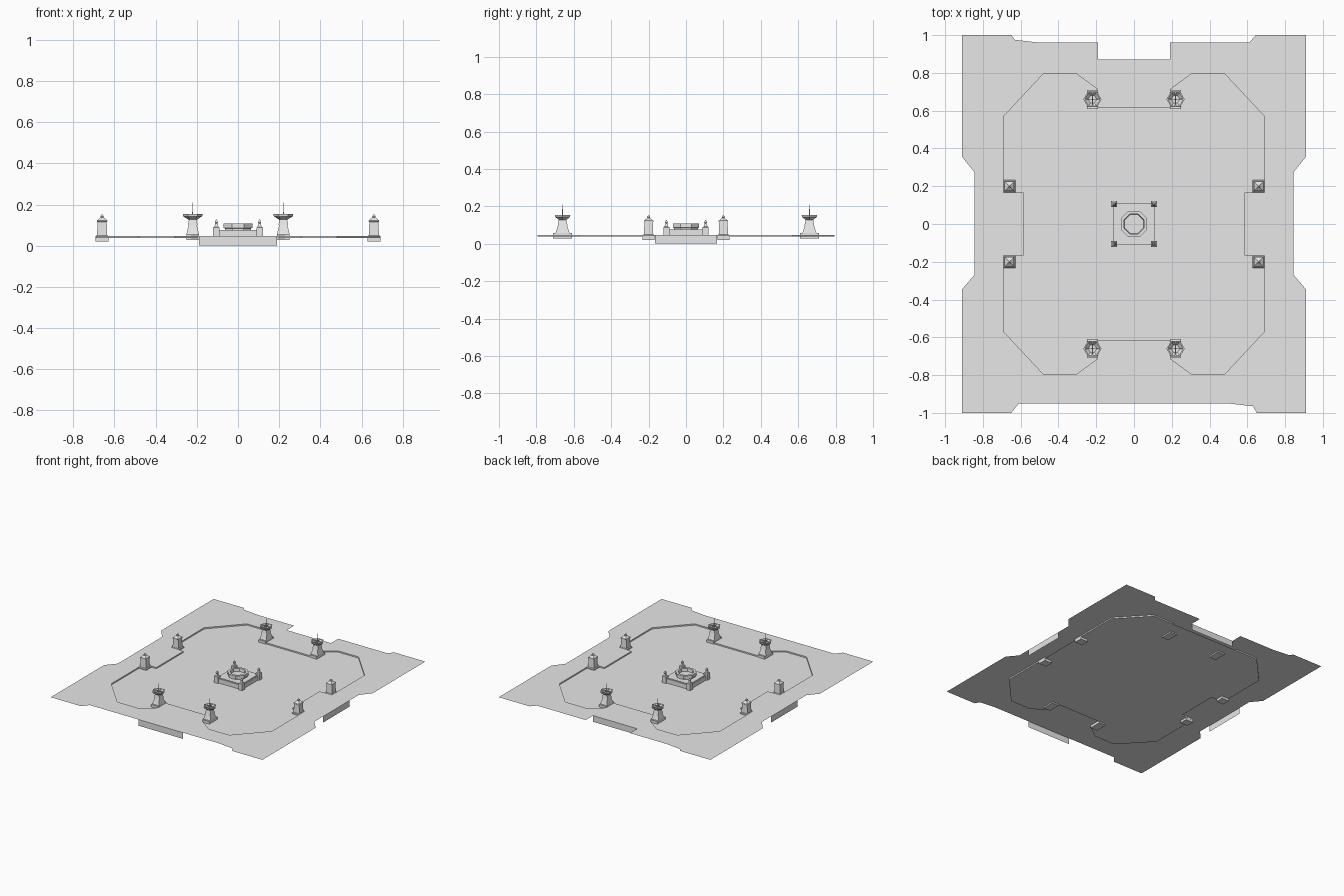
import bpy, bmesh
from math import pi, cos, sin

cube = bpy.data.objects.get("Cube")
if cube:
    bpy.data.objects.remove(cube, do_unlink=True)

# Single stone colour
stone = bpy.data.materials.new("light_grey_stone")
stone.use_nodes = True
GREY = (0.8, 0.8, 0.8, 1)
stone.diffuse_color = GREY
stone.node_tree.nodes["Principled BSDF"].inputs["Base Color"].default_value = GREY

GROUND, FLOOR = 0.048, 0.038


def add_object(name, mesh, spot=(0, 0)):
    ob = bpy.data.objects.new(name, mesh)
    ob.location = (spot[0], spot[1], 0)
    bpy.context.scene.collection.objects.link(ob)
    return ob


def to_mesh(name, bm):
    mesh = bpy.data.meshes.new(name)
    bm.to_mesh(mesh)
    bm.free()
    mesh.materials.append(stone)
    return mesh


def stack(name, sides, rings, spots=((0, 0),)):
    """Stacked rings of (z, half width x, half width y), capped at both ends."""
    bm = bmesh.new()
    turn = 0 if sides == 6 else pi / sides
    grow = 1 if sides == 6 else 1 / cos(pi / sides)
    loops = []
    for z, rx, ry in rings:
        loops.append([bm.verts.new((rx * grow * cos(turn + 2 * pi * i / sides),
                                    ry * grow * sin(turn + 2 * pi * i / sides), z))
                      for i in range(sides)])
    for low, high in zip(loops, loops[1:]):
        for i in range(sides):
            j = (i + 1) % sides
            bm.faces.new((low[i], low[j], high[j], high[i]))
    bm.faces.new(loops[0][::-1])
    bm.faces.new(loops[-1])
    mesh = to_mesh(name, bm)
    for k, spot in enumerate(spots):
        add_object(f"{name}_{k + 1}" if len(spots) > 1 else name, mesh, spot)


def round_rings(*pairs):
    return [(z, r, r) for z, r in pairs]


def four_way(x, y):
    return [(sx * x, sy * y) for sx in (-1, 1) for sy in (-1, 1)]


# Outline of the sunken court, mirrored from one quarter
quarter = [(.195, .615), (.195, .715), (.305, .795), (.48, .795),
           (.69, .57), (.69, .167), (.585, .167)]
half = quarter + [(x, -y) for x, y in reversed(quarter)]
court = half + [(-x, y) for x, y in reversed(half)]

# Outline of the surrounding ground
side = [(.91, 1), (.91, .355), (.845, .275), (.845, -.27), (.91, -.345), (.91, -1)]
back = [(-.65, 1), (-.63, .975), (-.5, .96), (-.19, .96), (-.19, .87),
        (.19, .87), (.19, .96), (.61, .96), (.645, 1)]
front = [(.65, -1), (.63, -.965), (.5, -.95), (-.61, -.95), (-.65, -1)]
border = back + side + front + [(-x, y) for x, y in reversed(side)]

# Ground sheet with the court cut out
bm = bmesh.new()
edges = []
for outline in (border, court):
    vs = [bm.verts.new((x, y, GROUND)) for x, y in outline]
    edges += [bm.edges.new((vs[i - 1], vs[i])) for i in range(len(vs))]
bmesh.ops.triangle_fill(bm, use_beauty=True, use_dissolve=False, edges=edges)
for f in bm.faces:
    f.normal_update()
    if f.normal.z < 0:
        f.normal_flip()
add_object("ground", to_mesh("ground", bm))

# Sunken court floor and its low walls
bm = bmesh.new()
low = [bm.verts.new((x, y, FLOOR)) for x, y in court]
high = [bm.verts.new((x, y, GROUND)) for x, y in court]
for i in range(len(court)):
    bm.faces.new((low[i - 1], low[i], high[i], high[i - 1]))
floor = bm.faces.new(low[::-1])
bmesh.ops.triangulate(bm, faces=[floor])
add_object("court_floor", to_mesh("court_floor", bm))


# Vertical drop panels at the four entrances
def panel(name, a, b):
    bm = bmesh.new()
    bm.faces.new([bm.verts.new(p) for p in
                  ((*a, 0), (*b, 0), (*b, GROUND), (*a, GROUND))])
    add_object(name, to_mesh(name, bm))


panel("front_panel", (-.19, -.95), (.19, -.95))
panel("back_panel", (.19, .87), (-.19, .87))
panel("left_panel", (.845, -.165), (.845, .165))
panel("right_panel", (-.845, .165), (-.845, -.165))

# Braziers: plinth, tapered pedestal, hexagonal bowl, cross bars and spike
lamps = four_way(.22, .66)
stack("brazier_plinth", 4, [(.028, .03, .05), (.058, .03, .05)], lamps)
stack("brazier_pedestal", 4, [(.058, .03, .037), (.1, .02, .024),
                              (.1, .024, .026), (.128, .018, .02)], lamps)
stack("brazier_bowl", 6, round_rings((.126, .02), (.143, .046), (.154, .048),
                                     (.154, .041), (.138, .022)), lamps)
stack("brazier_bar_x", 4, [(.15, .041, .002), (.154, .041, .002)], lamps)
stack("brazier_bar_y", 4, [(.15, .002, .036), (.154, .002, .036)], lamps)
stack("brazier_spike", 4, round_rings((.136, .003), (.21, .001)), lamps)

# Gate posts: base, shaft, pyramid cap and finial
posts = four_way(.66, .2)
stack("post_base", 4, round_rings((.02, .032), (.045, .032), (.05, .027)), posts)
stack("post_shaft", 4, round_rings((.05, .025), (.115, .022), (.117, .025),
                                   (.123, .025), (.137, .008)), posts)
stack("post_finial", 4, round_rings((.135, .005), (.143, .009), (.152, .002)), posts)

# Central platform with corner posts and an octagonal basin
stack("platform", 4, round_rings((FLOOR, .11), (.072, .11), (.072, .104), (.077, .104)))
corners = four_way(.105, .105)
stack("corner_post", 4, round_rings((FLOOR, .016), (.088, .016), (.092, .01),
                                    (.108, .005), (.113, .008), (.127, .002)), corners)
stack("basin", 8, round_rings((.077, .064), (.084, .064), (.087, .07), (.108, .07),
                              (.108, .053), (.086, .05)))
